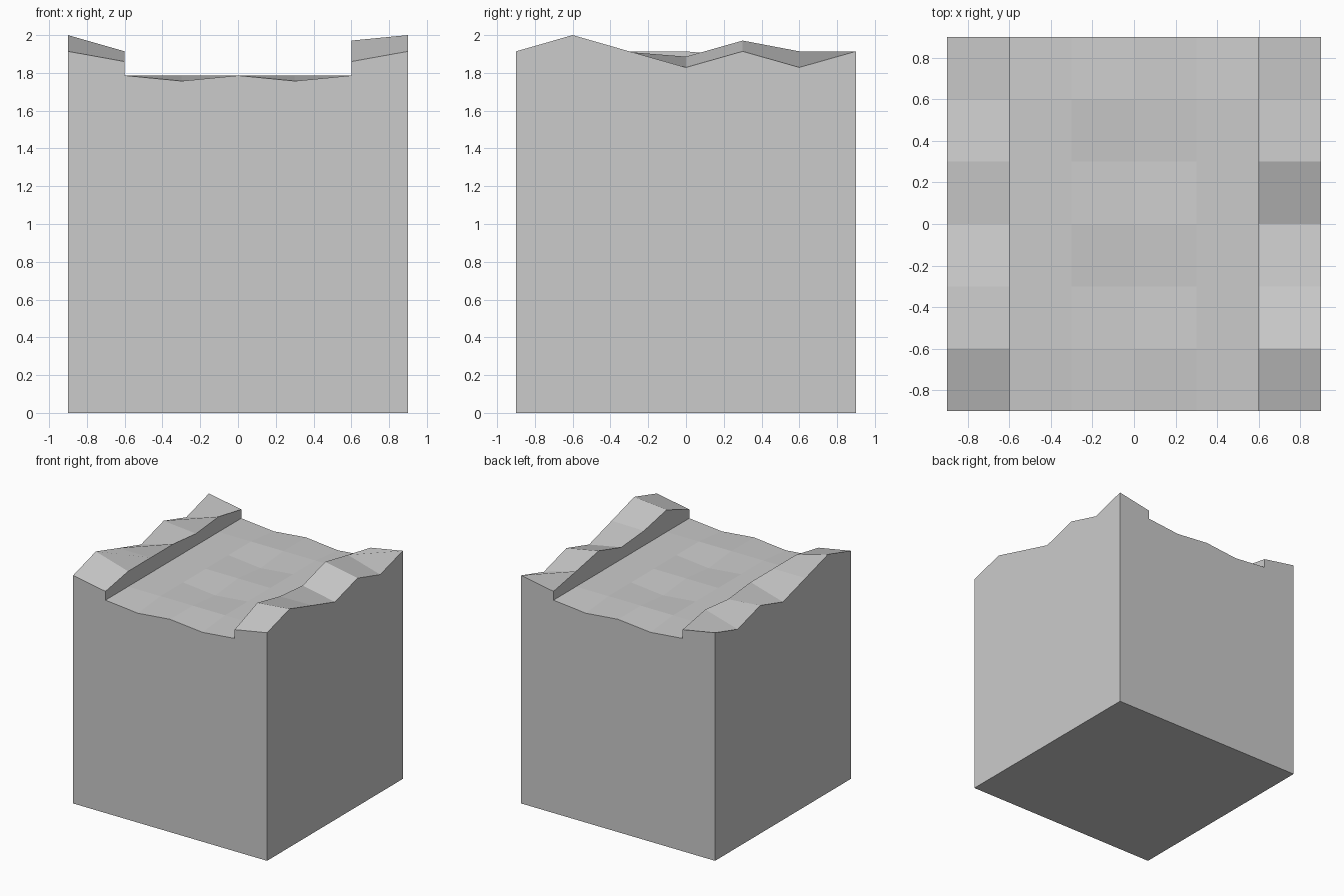
import bpy, bmesh

if "Cube" in bpy.data.objects:
    bpy.data.objects.remove(bpy.data.objects["Cube"])

STEP = 0.3
BED = 1.786      # normal channel floor height
DIP = 1.757      # shallow dips in the floor

# Each lengthwise line of the top: x and its heights from front to back
outer = [1.914, 2.0, 1.914, 1.829, 1.914, 1.829, 1.914]
flat = [BED] * 7
ripple = [DIP] + [BED] * 5 + [DIP]
middle = [BED, BED, DIP, BED, DIP, BED, BED]
lines = [
    (-0.9, outer),
    (-0.6, [1.86, 1.914, 1.914, 1.914, 1.886, 1.914, 1.86]),   # left bank edge
    (-0.6, flat),
    (-0.3, ripple),
    (0.0, middle),
    (0.3, ripple),
    (0.6, flat),
    (0.6, [1.86, 1.971, 1.91, 1.886, 1.971, 1.914, 1.86]),     # right bank edge
    (0.9, outer),
]

bm = bmesh.new()
cols = [[bm.verts.new((x, -0.9 + STEP * j, z)) for j, z in enumerate(heights)]
        for x, heights in lines]

# Uneven banks, channel walls and channel floor
for a, b in zip(cols, cols[1:]):
    for j in range(6):
        bm.faces.new((a[j], b[j], b[j + 1], a[j + 1]))

# Block sides and underside
fl, fr, br, bl = [bm.verts.new((x, y, 0)) for x, y in
                  ((-0.9, -0.9), (0.9, -0.9), (0.9, 0.9), (-0.9, 0.9))]
bm.faces.new([fl, fr] + [c[0] for c in reversed(cols)])
bm.faces.new([br, bl] + [c[-1] for c in cols])
bm.faces.new([fr, br] + cols[-1][::-1])
bm.faces.new([bl, fl] + cols[0])
bm.faces.new((bl, br, fr, fl))
bmesh.ops.recalc_face_normals(bm, faces=bm.faces[:])

mesh = bpy.data.meshes.new("channel_block")
bm.to_mesh(mesh)
bm.free()
bpy.context.collection.objects.link(bpy.data.objects.new("channel_block", mesh))
